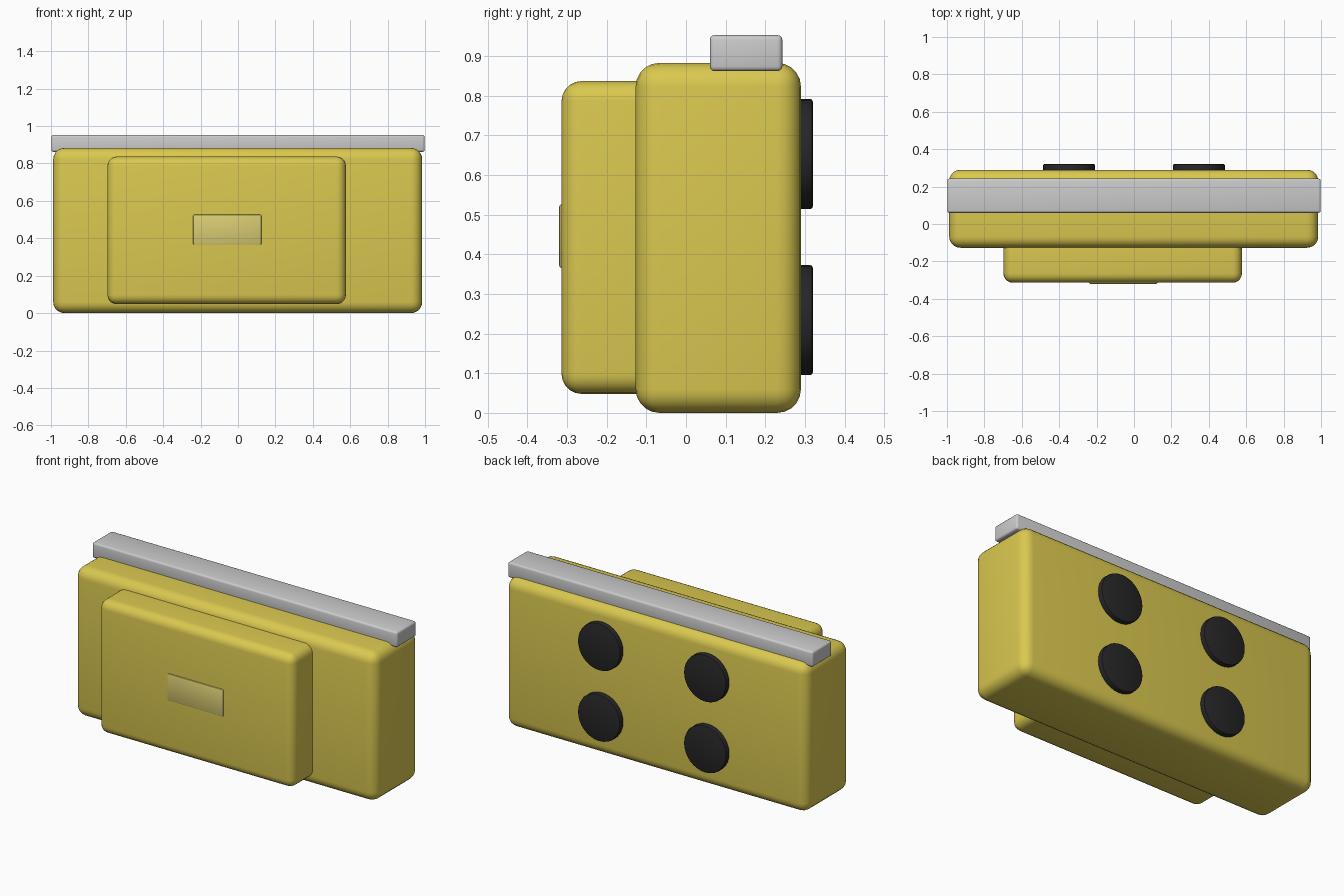
import bpy
import math

if "Cube" in bpy.data.objects:
    bpy.data.objects.remove(bpy.data.objects["Cube"])


def material(name, color):
    m = bpy.data.materials.new(name)
    m.diffuse_color = (*color, 1)
    m.use_nodes = True
    m.node_tree.nodes["Principled BSDF"].inputs["Base Color"].default_value = m.diffuse_color
    return m


yellow = material("yellow_paint", (0.70, 0.58, 0.08))
pale = material("pale_yellow", (0.70, 0.60, 0.17))
black = material("black_rubber", (0.02, 0.02, 0.022))


def finish(ob, name, bevel, segments, mat):
    ob.name = name
    mod = ob.modifiers.new("rounding", "BEVEL")
    mod.width = bevel
    mod.segments = segments
    mod.limit_method = "ANGLE"
    bpy.ops.object.modifier_apply(modifier=mod.name)
    bpy.ops.object.shade_smooth_by_angle(angle=math.radians(35))
    if mat:
        ob.data.materials.append(mat)


def box(name, x, y, z, bevel, segments=5, mat=None):
    spans = (x, y, z)
    bpy.ops.mesh.primitive_cube_add(size=1, location=[(a + b) / 2 for a, b in spans])
    ob = bpy.context.object
    ob.scale = [b - a for a, b in spans]
    bpy.ops.object.transform_apply(location=False, rotation=False, scale=True)
    finish(ob, name, bevel, segments, mat)


# Main case and the shallower block on its front
box("main_case", (-0.988, 0.985), (-0.127, 0.29), (0, 0.883), 0.06, 5, yellow)
box("front_block", (-0.698, 0.577), (-0.314, 0.03), (0.048, 0.837), 0.05, 5, yellow)

# Thin raised plate on the front block
box("front_plate", (-0.24, 0.125), (-0.32, -0.29), (0.366, 0.526), 0.006, 2, pale)

# Grey bar along the top
box("top_bar", (-0.998, 0.998), (0.06, 0.243), (0.862, 0.953), 0.012, 3)

# Four round pads on the back
for side, x in (("left", -0.347), ("right", 0.347)):
    for level, z in (("lower", 0.234), ("upper", 0.653)):
        bpy.ops.mesh.primitive_cylinder_add(
            vertices=32, radius=0.139, depth=0.06,
            location=(x, 0.29, z), rotation=(math.pi / 2, 0, 0))
        finish(bpy.context.object, f"back_pad_{level}_{side}", 0.007, 2, black)
